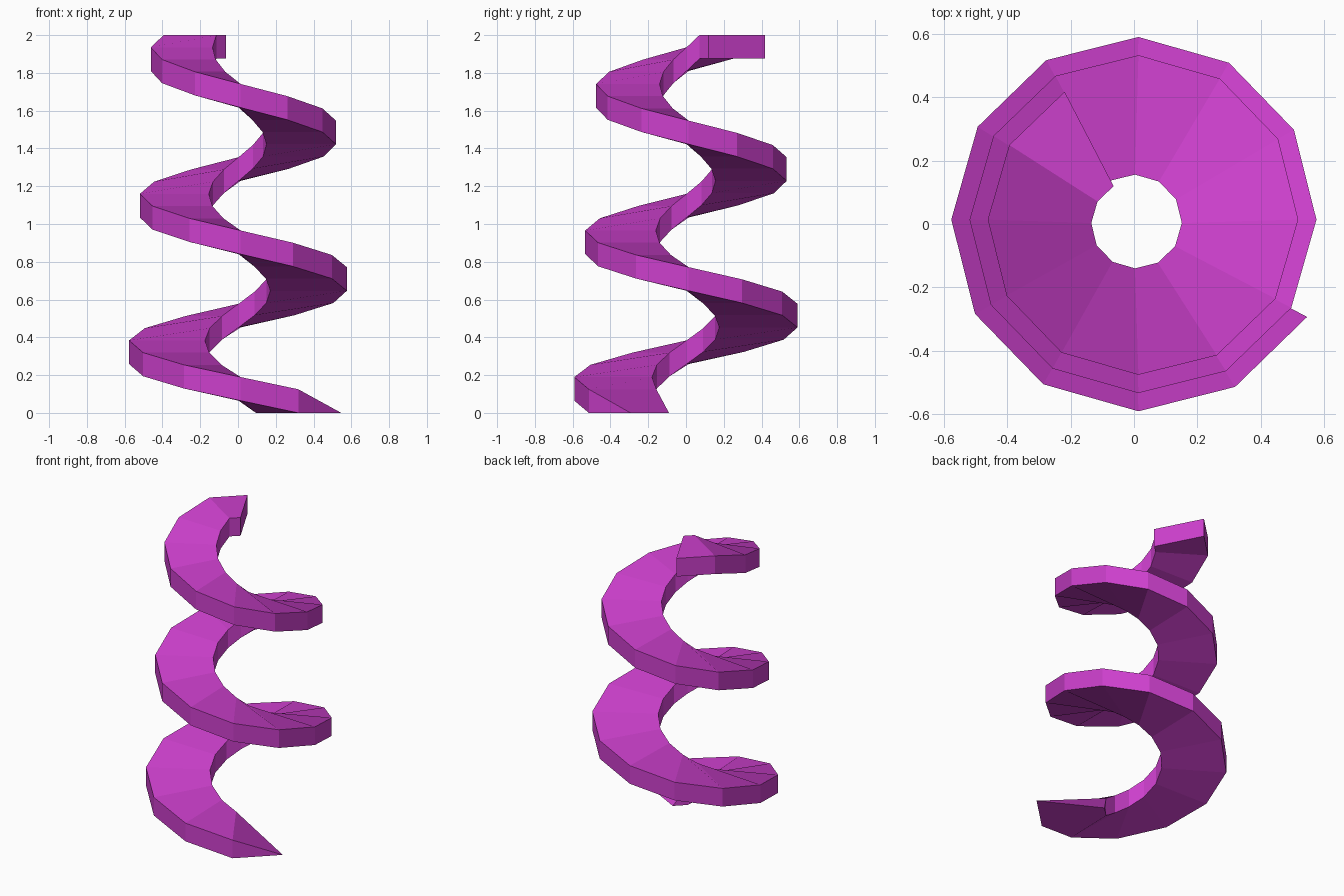
import bpy, bmesh, math

if "Cube" in bpy.data.objects:
    bpy.data.objects.remove(bpy.data.objects["Cube"])

STEPS = 31             # 30 degree steps, climbing clockwise
RISE = 1.875 / 29      # height gained per step
THICK = 0.125

mat = bpy.data.materials.new("magenta")
mat.diffuse_color = (0.6, 0.05, 0.6, 1)
mat.use_nodes = True
mat.node_tree.nodes["Principled BSDF"].inputs["Base Color"].default_value = mat.diffuse_color

bm = bmesh.new()


def ring_point(k, r, centre, z):
    a = math.radians(-30 - 30 * k)
    return bm.verts.new((centre + r * math.cos(a), centre + r * math.sin(a), z))


# Rectangular cross-sections: outer bottom, outer top, inner top, inner bottom
rings = []
for k in range(STEPS + 1):
    outer = 0.615 - 0.0048 * k
    inner = 0.183 - 0.005 * (k - 2) / 3
    low = min(max((k - 1) * RISE, 0), 2 - THICK)
    high = low + THICK if k else 0      # first section is pinched to an edge
    o_low, i_low = ring_point(k, outer, 0.014, low), ring_point(k, inner, 0.003, low)
    if k:
        o_high, i_high = ring_point(k, outer, 0.014, high), ring_point(k, inner, 0.003, high)
    else:
        o_high, i_high = o_low, i_low
    rings.append([o_low, o_high, i_high, i_low])

# Skin between neighbouring sections
for a, b in zip(rings, rings[1:]):
    for j in range(4):
        n = (j + 1) % 4
        corners = list(dict.fromkeys([a[j], a[n], b[n], b[j]]))
        bm.faces.new(corners)
bm.faces.new(rings[-1])                 # end cap
bmesh.ops.recalc_face_normals(bm, faces=bm.faces)

mesh = bpy.data.meshes.new("spiral_ramp")
bm.to_mesh(mesh)
bm.free()
mesh.materials.append(mat)
ramp = bpy.data.objects.new("spiral_ramp", mesh)
bpy.context.collection.objects.link(ramp)
